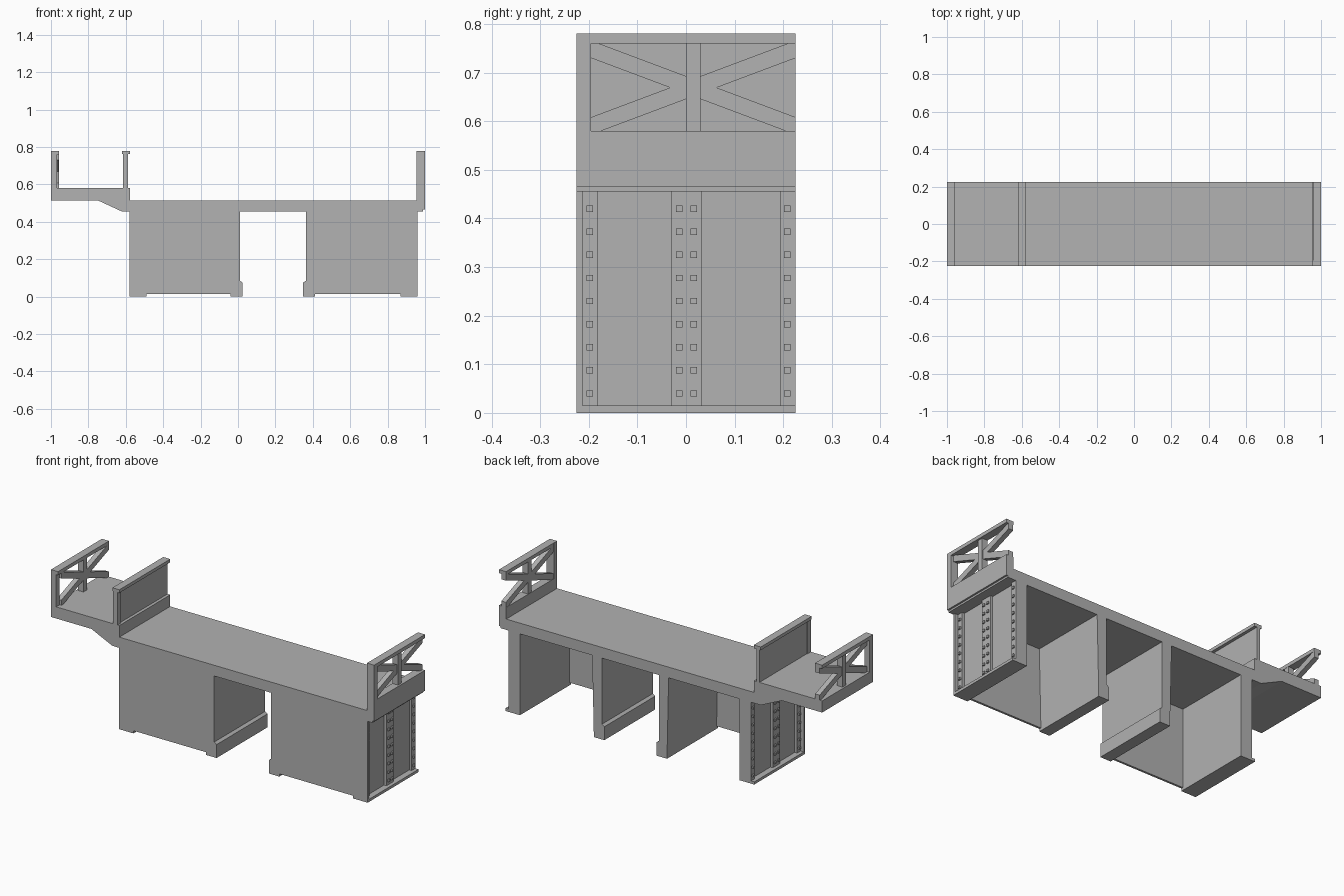
import bpy
import bmesh
from mathutils import Vector

cube = bpy.data.objects.get("Cube")
if cube:
    bpy.data.objects.remove(cube)

GREY = (0.445, 0.445, 0.445, 1)
metal = bpy.data.materials.new("plain grey")
metal.use_nodes = True
metal.diffuse_color = GREY
metal.node_tree.nodes["Principled BSDF"].inputs["Base Color"].default_value = GREY

F, B = -0.225, 0.225          # front and back limits
DECK, RAIL = 0.515, 0.78      # deck top and railing top


def finish(name, bm):
    bmesh.ops.recalc_face_normals(bm, faces=bm.faces)
    mesh = bpy.data.meshes.new(name)
    bm.to_mesh(mesh)
    bm.free()
    mesh.materials.append(metal)
    obj = bpy.data.objects.new(name, mesh)
    bpy.context.collection.objects.link(obj)
    return obj


def add_prism(bm, points, offset):
    face = bm.faces.new([bm.verts.new(p) for p in points])
    ext = bmesh.ops.extrude_face_region(bm, geom=[face])
    verts = [v for v in ext["geom"] if isinstance(v, bmesh.types.BMVert)]
    bmesh.ops.translate(bm, verts=verts, vec=Vector(offset))


def add_box(bm, xs, ys, zs):
    (x0, x1), (y0, y1), (z0, z1) = sorted(xs), ys, zs
    add_prism(bm, [(x0, y0, z0), (x1, y0, z0), (x1, y1, z0), (x0, y1, z0)],
              (0, 0, z1 - z0))


def box(name, xs, ys, zs):
    bm = bmesh.new()
    add_box(bm, xs, ys, zs)
    return finish(name, bm)


def slab(name, profile, y0=F, y1=B):
    """Extrude an x-z outline from front to back."""
    bm = bmesh.new()
    add_prism(bm, [(x, y0, z) for x, z in profile], (0, y1 - y0, 0))
    return finish(name, bm)


# Deck, raised side platform and end beam in one outline
slab("deck", [(-1, DECK), (-0.75, DECK), (-0.62, 0.455), (0.99, 0.455),
              (0.99, 0.465), (1, 0.465), (1, 0.58), (0.955, 0.58), (0.955, DECK),
              (-0.577, DECK), (-0.577, 0.58), (-1, 0.58)])

# Divider between deck and platform
box("divider_panel", (-0.612, -0.594), (F, B), (0.58, 0.765))
box("divider_post", (-0.615, -0.587), (F, F + 0.03), (0.58, 0.765))
box("divider_cap", (-0.62, -0.577), (F, B), (0.762, RAIL))


# Cross-braced end railings, open at the back
def railing(name, s, post_in):
    bm = bmesh.new()
    add_box(bm, (s, s * post_in), (F, F + 0.03), (0.58, RAIL))
    add_box(bm, (s, s * 0.956), (F, B), (0.76, RAIL))
    add_box(bm, (s * 0.99, s * 0.957), (0, 0.03), (0.58, 0.76))
    y0, yc, mid, half = F + 0.03, 0.015, 0.669, 0.018
    for up in (1, -1):
        for end in (y0, B):
            run = abs(end - yc)
            side = 1 if end > yc else -1
            cut = yc + side * (0.091 - half) / 0.375
            outer = [(yc, mid + up * half), (cut, mid + up * 0.091),
                     (end, mid + up * 0.091),
                     (end, mid + up * (0.375 * run - half)),
                     (yc, mid - up * half)]
            add_prism(bm, [(s * 0.985, y, z) for y, z in outer], (-s * 0.028, 0, 0))
    finish(name, bm)


railing("right_railing", -1, 0.968)
railing("left_railing", 1, 0.955)


# Riveted outer end of a pedestal; s is the outward direction
def riveted_end(name, x, s):
    bm = bmesh.new()
    add_box(bm, (x - s * 0.09, x - s * 0.035), (F, B), (0, 0.455))
    add_box(bm, (x - s * 0.09, x), (F, B), (0, 0.015))
    add_box(bm, (x - s * 0.09, x), (F, F + 0.012), (0, 0.455))
    for y0, y1 in ((-0.213, -0.182), (-0.03, 0.032), (0.193, B)):
        add_box(bm, (x - s * 0.036, x - s * 0.02), (y0, y1), (0.015, 0.455))
    for y in (-0.198, -0.014, 0.016, 0.208):
        for i in range(9):
            z = 0.04 + i * 0.0475
            add_box(bm, (x - s * 0.021, x - s * 0.012),
                    (y - 0.0065, y + 0.0065), (z - 0.0065, z + 0.0065))
    finish(name, bm)


# Pedestal: thin front panel, tapered inner wall with kick ledge, riveted end
def pedestal(name, outer, inner, s):
    box(name + "_front_panel", (outer - s * 0.02, inner + s * 0.02),
        (F, F + 0.012), (0.015, 0.456))
    slab(name + "_inner_wall", [
        (inner, 0.456), (inner, 0.085), (inner - s * 0.015, 0.075),
        (inner - s * 0.015, 0), (inner + s * 0.05, 0), (inner + s * 0.05, 0.015),
        (inner + s * 0.06, 0.456)])
    riveted_end(name + "_riveted_end", outer, s)


pedestal("right_pedestal", -0.58, 0.01, -1)
pedestal("left_pedestal", 0.96, 0.363, 1)
